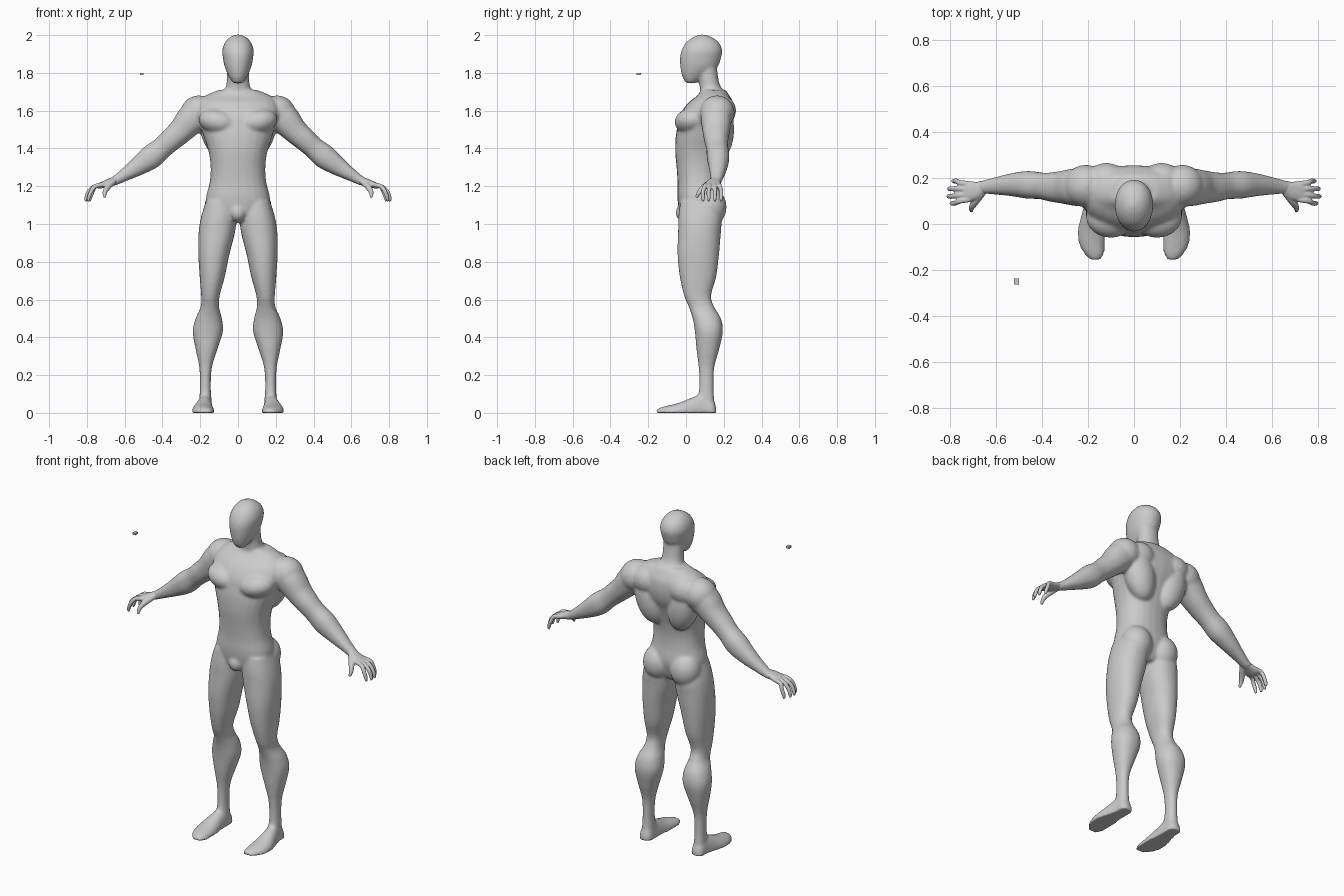
import bpy, bmesh, math
from mathutils import Vector, Matrix

UNIT = 0.01   # all part sizes below are in hundredths
X, Y, Z = Vector((1, 0, 0)), Vector((0, 1, 0)), Vector((0, 0, 1))

default_cube = bpy.data.objects.get("Cube")
if default_cube:
    bpy.data.objects.remove(default_cube, do_unlink=True)

grey = bpy.data.materials.new("plain grey")
grey.use_nodes = True
grey.diffuse_color = (0.6, 0.6, 0.6, 1)
grey.node_tree.nodes["Principled BSDF"].inputs["Base Color"].default_value = grey.diffuse_color


def spline(rows, steps=5):
    """Smooth interpolation through rows of numbers."""
    rows = [Vector(row) for row in rows]
    result = []
    for i in range(len(rows) - 1):
        a, b, c, d = rows[max(i - 1, 0)], rows[i], rows[i + 1], rows[min(i + 2, len(rows) - 1)]
        for step in range(steps):
            t = step / steps
            result.append(b + (c - a) * (t / 2) + (a * 2 - b * 5 + c * 4 - d) * (t * t / 2)
                          + (b * 3 - a - c * 3 + d) * (t ** 3 / 2))
    result.append(rows[-1])
    return result


def loft(bm, rows, axes=None, power=0.9, sides=24, mirrored=True):
    """Skin oval rings; each row is centre x, y, z and the two ring radii."""
    rows = spline(rows)
    centres = [Vector(row[:3]) for row in rows]
    for side in ((1, -1) if mirrored else (1,)):
        rings = []
        for i, row in enumerate(rows):
            if axes:
                u, v = axes
            else:
                along = (centres[min(i + 1, len(rows) - 1)] - centres[max(i - 1, 0)]).normalized()
                v = (Y - along * along.y).normalized()
                u = v.cross(along)
            ring = []
            for k in range(sides):
                angle = math.tau * k / sides
                c, s = math.cos(angle), math.sin(angle)
                c = math.copysign(abs(c) ** power, c)
                s = math.copysign(abs(s) ** power, s)
                p = centres[i] + u * (c * max(row[3], 0.1)) + v * (s * max(row[4], 0.1))
                ring.append(bm.verts.new((p.x * side * UNIT, p.y * UNIT, max(p.z, 0) * UNIT)))
            rings.append(ring)
        for low, high in zip(rings, rings[1:]):
            for k in range(sides):
                n = (k + 1) % sides
                bm.faces.new((low[k], low[n], high[n], high[k]))
        bm.faces.new(rings[0][::-1])
        bm.faces.new(rings[-1])


def upright(bm, rows, **options):
    """Loft level rings; each row is height, x from, x to, y front, y back."""
    loft(bm, [((a + b) / 2, (f + k) / 2, z, (b - a) / 2, (k - f) / 2) for z, a, b, f, k in rows],
         axes=(X, Y), **options)


def central(bm, rows, **options):
    """Upright loft on the centre line; each row is height, half width, front, back."""
    upright(bm, [(z, -half, half, f, k) for z, half, f, k in rows], mirrored=False, **options)


def muscle(bm, centre, radii, lean=0):
    """Mirrored pair of ellipsoids, leaning sideways by an angle."""
    for side in (1, -1):
        place = Matrix.Translation((centre[0] * side * UNIT, centre[1] * UNIT, centre[2] * UNIT))
        turn = Matrix.Rotation(math.radians(lean * side), 4, "Y")
        size = Matrix.Diagonal(Vector(radii).to_4d())
        bmesh.ops.create_uvsphere(bm, u_segments=24, v_segments=16, radius=UNIT,
                                  matrix=place @ turn @ size)


def finish(bm, name, voxel=0, smoothing=0):
    """Turn the parts into one object, fused and softened where asked."""
    bmesh.ops.recalc_face_normals(bm, faces=bm.faces)
    mesh = bpy.data.meshes.new(name)
    bm.to_mesh(mesh)
    bm.free()
    mesh.materials.append(grey)
    thing = bpy.data.objects.new(name, mesh)
    bpy.context.collection.objects.link(thing)
    if voxel:
        fuse = thing.modifiers.new("fuse", "REMESH")
        fuse.mode = "VOXEL"
        fuse.voxel_size = voxel
        fuse.use_smooth_shade = True
        soften = thing.modifiers.new("soften", "SMOOTH")
        soften.factor = 0.5
        soften.iterations = smoothing
    return thing


body = bmesh.new()

# Trunk, neck and head
central(body, [
    (101, 9, 1, 15), (105, 15, -3, 17), (113, 17, -4.5, 19), (122, 15, -4.5, 18),
    (130, 14.5, -5, 18), (138, 15.5, -5.7, 19.5), (146, 18, -5.5, 22), (152, 20, -4.5, 24.5),
    (158, 22, -3, 25.5), (164, 21, 1, 25), (168, 17, 6, 23), (171, 10, 8, 21)], power=0.88)
central(body, [(162, 10, 8, 22), (170, 7.5, 7.5, 20), (175, 6, 7, 17.5), (186, 6, 6, 16)])
central(body, [
    (174.5, 2.5, 0, 5), (178, 4.8, -2, 10), (183, 7, -3, 16.5), (188, 8, -3.2, 18.6),
    (192, 8.3, -2.3, 19.2), (196, 7, 0, 17.5), (199, 4.2, 4, 13.5), (200.3, 1, 7.5, 9.5)], power=0.95)

# Chest, back, shoulder, buttock and groin masses
muscle(body, (10, 3.2, 154), (11, 9.2, 7), lean=-12)
muscle(body, (11, 17.5, 150), (9, 8, 16), lean=14)
muscle(body, (12, 19, 160), (9, 7.5, 8))
muscle(body, (21, 16.5, 159), (9.5, 9.2, 9), lean=20)
muscle(body, (9, 13, 109), (8.8, 8.5, 10))
muscle(body, (0, -0.5, 106), (4.5, 5, 5))

# Legs
upright(body, [
    (112, 2, 17, -3, 17), (104, 1, 19.5, -4, 19), (96, 1.5, 20.8, -4.2, 18.5),
    (84, 4.5, 21, -4.5, 17.5), (72, 7, 20.3, -3.3, 16), (62, 9.7, 19.5, -1, 13.3),
    (56, 10, 19.8, 1.5, 15), (50, 8.5, 22.5, 3.5, 18.5), (43, 8, 24, 4.7, 19.5),
    (34, 10.8, 22.5, 5.5, 17.7), (24, 13.8, 20.5, 6.7, 15), (14, 14.4, 20.2, 7, 14.6),
    (7, 14, 20.5, 6, 15), (2, 13.5, 21, 5, 15.5)])

# Feet, with the soles cut flat at the ground
loft(body, [
    (17.3, 16, 0, 2, 3), (17.3, 14.2, 0, 3.7, 7), (17.5, 9, 0, 4, 10), (18, 4, 0, 4.8, 8.5),
    (18.5, -3, 0, 6, 5.6), (18.2, -9, 0, 5.6, 4), (17.3, -13, 0, 4.3, 3), (16.6, -15.8, 0, 2, 1.8)],
    axes=(X, Z))

# Arms
loft(body, [
    (18, 16, 160, 8, 8), (24, 16, 156, 8.3, 8.3), (30, 16, 149.5, 6.8, 7.3),
    (35, 16, 145, 6.2, 6.5), (40, 16.5, 140.5, 5.8, 5.8), (46, 17, 135.5, 6.4, 6),
    (53, 17, 130.5, 5, 5), (60, 16.5, 126, 3.4, 3.8), (65, 16, 123, 2.5, 3), (68, 15.5, 121.7, 2, 3)])

finish(body, "body", voxel=0.008, smoothing=8)

# Palms, fingers and thumbs
hands = bmesh.new()
loft(hands, [
    (63, 16.2, 124, 2, 2.5), (66, 15.5, 122.7, 2.1, 3), (69, 14.5, 121.7, 1.9, 4),
    (73, 14, 120.3, 1.6, 4.4), (74.5, 14, 119.7, 1, 3.8)])
for base, tip, reach in ((10.7, 9, -1), (13, 12, 0.3), (15.3, 15.3, 0), (17.4, 18.6, -1.8)):
    loft(hands, [
        (71, base, 121, 1.2, 1.2), (75.5, base * 0.6 + tip * 0.4, 120, 1.2, 1.2),
        (78.7 + reach, tip, 117.3, 1.1, 1.1), (80 + reach, tip, 114, 1, 1),
        (80.3 + reach, tip, 112, 0.6, 0.6)], sides=12)
loft(hands, [
    (66, 13.5, 122.5, 1.7, 1.7), (69, 9.5, 119.5, 1.6, 1.6), (70.5, 7, 116.8, 1.2, 1.2),
    (70.5, 5.5, 114, 0.7, 0.7)], sides=12)
finish(hands, "hands", voxel=0.004, smoothing=3)

# Small loose tab floating beside the head
tab = bmesh.new()
bmesh.ops.create_cube(tab, size=UNIT, matrix=Matrix.Translation((-0.51, -0.25, 1.795))
                      @ Matrix.Diagonal((2, 2.6, 1.1, 1)))
finish(tab, "floating_tab")
